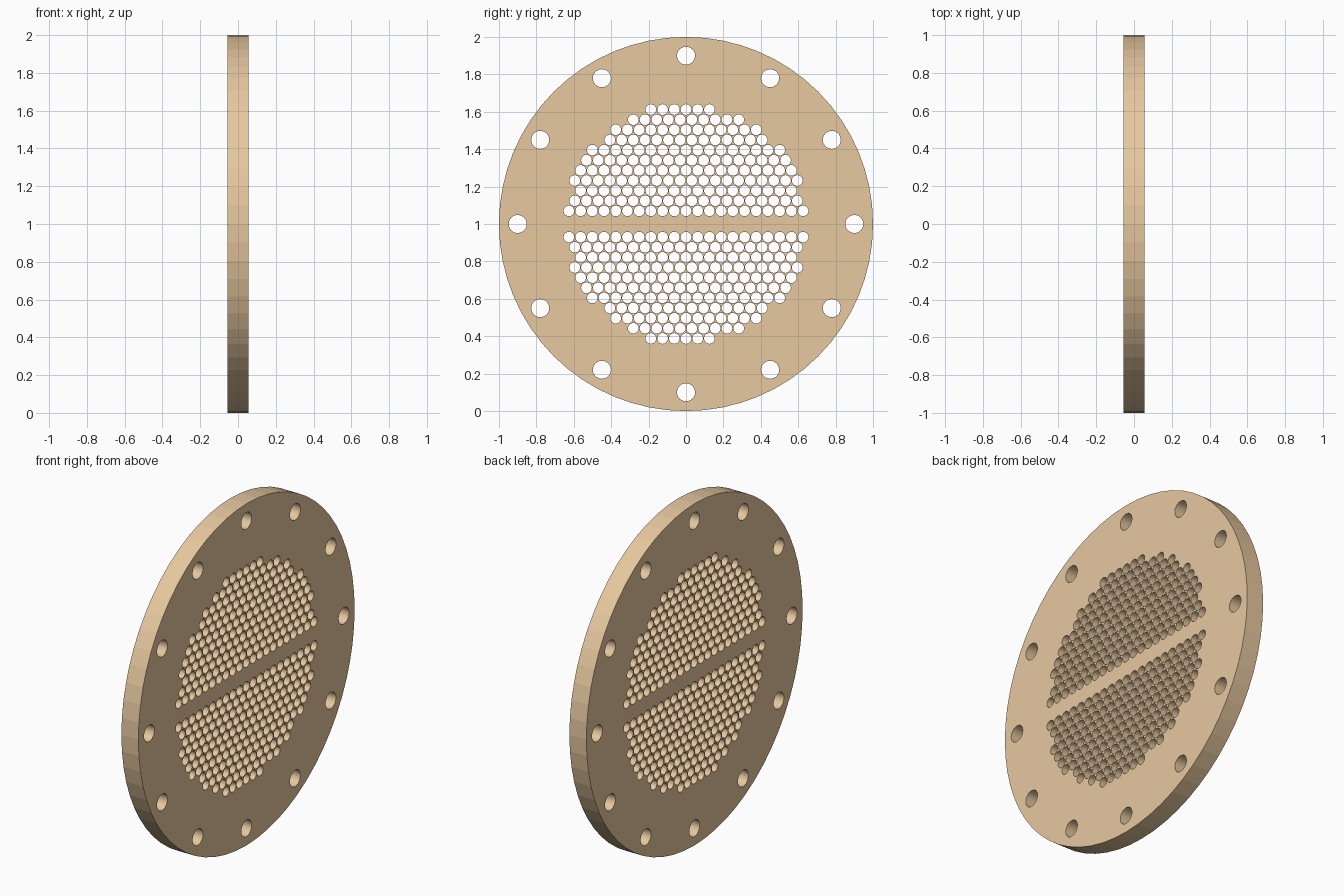
import bpy
from math import sin, cos, pi, hypot

if "Cube" in bpy.data.objects:
    bpy.data.objects.remove(bpy.data.objects["Cube"])

PITCH, ROW, GAP, LIMIT = 0.0626, 0.0542, 0.07, 0.6403

curve = bpy.data.curves.new("tube_sheet", 'CURVE')
curve.dimensions = '2D'
curve.fill_mode = 'BOTH'
curve.extrude = 0.055


def circle(cx, cy, r, n, phase=0.0):
    s = curve.splines.new('POLY')
    s.points.add(n - 1)
    for i, p in enumerate(s.points):
        a = 2 * pi * i / n + phase
        p.co = (cx + r * cos(a), cy + r * sin(a), 0, 1)
    s.use_cyclic_u = True
    s.use_smooth = False


# Disc outline
circle(0, 0, 1.0, 64)

# Bolt circle
for i in range(12):
    a = i * pi / 6
    circle(0.9 * cos(a), 0.9 * sin(a), 0.048, 32)

# Staggered tube holes, two mirrored halves either side of the pass lane
for row in range(11):
    v = GAP + row * ROW
    for k in range(-11, 12):
        u = (k + 0.5 * (row % 2)) * PITCH
        if hypot(u + 0.001, v) < LIMIT:
            for side in (1, -1):
                circle(u, side * v, 0.0285, 24)

plate = bpy.data.objects.new("tube_sheet", curve)
bpy.context.collection.objects.link(plate)

# Turn the filled profile into a mesh standing upright in the YZ plane
bpy.context.view_layer.objects.active = plate
plate.select_set(True)
bpy.ops.object.convert(target='MESH')
plate = bpy.context.object
plate.name = "tube_sheet"
plate.rotation_euler = (pi / 2, 0, pi / 2)
plate.location = (0, 0, 1)
bpy.ops.object.shade_flat()

mat = bpy.data.materials.new("tan_metal")
mat.diffuse_color = (0.80, 0.58, 0.35, 1)
mat.use_nodes = True
mat.node_tree.nodes["Principled BSDF"].inputs["Base Color"].default_value = mat.diffuse_color
plate.data.materials.clear()
plate.data.materials.append(mat)
